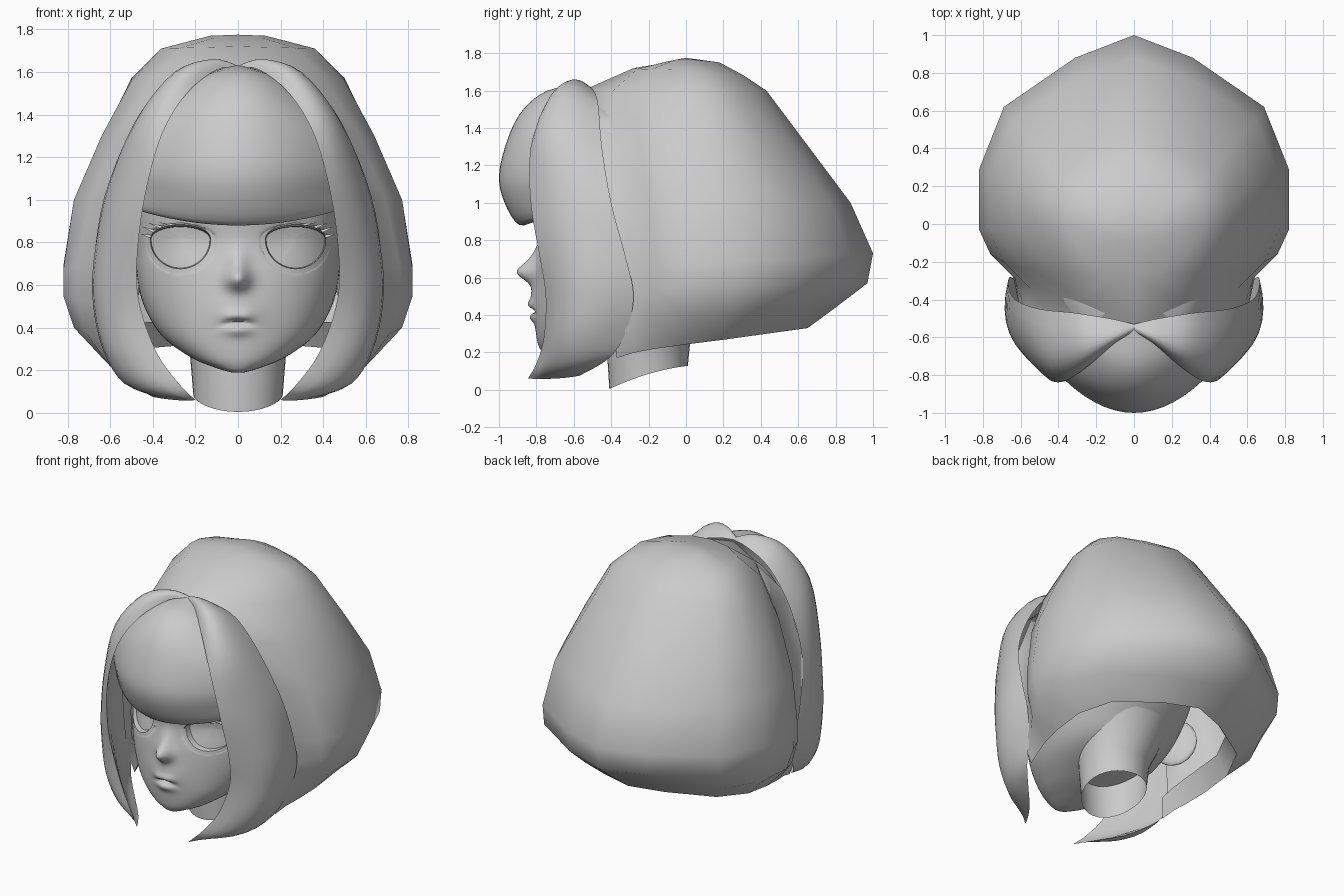
import bpy, bmesh, math
from mathutils import Vector as V

if "Cube" in bpy.data.objects:
    bpy.data.objects.remove(bpy.data.objects["Cube"])

GREY = (0.6, 0.6, 0.6, 1)
mat = bpy.data.materials.new("plain grey")
mat.use_nodes = True
mat.diffuse_color = GREY
mat.node_tree.nodes["Principled BSDF"].inputs["Base Color"].default_value = GREY


def finish(name, bm, mirror=False, angle=60):
    """Turn a bmesh into a smooth shaded object, optionally mirrored in x."""
    bmesh.ops.remove_doubles(bm, verts=bm.verts, dist=0.0005)
    if mirror:
        extra = bmesh.ops.duplicate(bm, geom=bm.verts[:] + bm.edges[:] + bm.faces[:])["geom"]
        for v in extra:
            if isinstance(v, bmesh.types.BMVert):
                v.co.x *= -1
        bmesh.ops.reverse_faces(bm, faces=[f for f in extra if isinstance(f, bmesh.types.BMFace)])
        bmesh.ops.remove_doubles(bm, verts=bm.verts, dist=0.0005)
    bmesh.ops.recalc_face_normals(bm, faces=bm.faces)
    mesh = bpy.data.meshes.new(name)
    bm.to_mesh(mesh)
    bm.free()
    mesh.materials.append(mat)
    obj = bpy.data.objects.new(name, mesh)
    bpy.context.collection.objects.link(obj)
    bpy.ops.object.select_all(action="DESELECT")
    obj.select_set(True)
    bpy.context.view_layer.objects.active = obj
    bpy.ops.object.shade_smooth_by_angle(angle=math.radians(angle))


def loft(rows, closed=False, caps=False):
    """Skin a list of point rows."""
    bm = bmesh.new()
    grid = [[bm.verts.new(p) for p in row] for row in rows]
    n = len(rows[0])
    for a, b in zip(grid, grid[1:]):
        for i in range(n if closed else n - 1):
            j = (i + 1) % n
            bm.faces.new((a[i], a[j], b[j], b[i]))
    if caps:
        bm.faces.new(grid[0])
        bm.faces.new(grid[-1])
    return bm


def smooth_rows(rows, steps):
    """Catmull-Rom interpolation between rows of numbers."""
    out = []
    for i in range(len(rows) - 1):
        quad = (rows[max(i - 1, 0)], rows[i], rows[i + 1], rows[min(i + 2, len(rows) - 1)])
        for s in range(steps):
            t = s / steps
            out.append([b + 0.5 * t * (c - a + t * (2 * a - 5 * b + 4 * c - d + t * (3 * (b - c) + d - a)))
                        for a, b, c, d in zip(*quad)])
    return out + [list(rows[-1])]


# Main hair: side height, half width, back height, back depth, front edge, tuck (x, y), shoulder (x, y)
hair_rows = [
    (1.77, 0.13, 1.75, 0.18, (0, -0.1, 1.75), (0.05, -0.09), (0.1, -0.06)),
    (1.71, 0.36, 1.68, 0.31, (0, -0.28, 1.72), (0.14, -0.26), (0.27, -0.18)),
    (1.56, 0.50, 1.60, 0.43, (0, -0.53, 1.61), (0.26, -0.4), (0.4, -0.26)),
    (1.30, 0.64, 1.24, 0.70, (0.42, -0.52, 1.36), (0.43, -0.37), (0.56, -0.24)),
    (1.00, 0.77, 1.00, 0.88, (0.57, -0.48, 1.03), (0.55, -0.34), (0.69, -0.2)),
    (0.67, 0.82, 0.73, 1.00, (0.61, -0.42, 0.7), (0.63, -0.29), (0.76, -0.16)),
    (0.55, 0.82, 0.57, 0.97, (0.61, -0.4, 0.5), (0.64, -0.28), (0.76, -0.16)),
    (0.40, 0.77, 0.44, 0.80, (0.6, -0.38, 0.3), (0.63, -0.28), (0.71, -0.17)),
    (0.24, 0.62, 0.33, 0.65, (0.55, -0.37, 0.17), (0.57, -0.28), (0.6, -0.17)),
    (0.38, 0.55, 0.45, 0.58, (0.52, -0.34, 0.3), (0.53, -0.26), (0.54, -0.16)),
]
rows = [[V((0, 0, 1.775))] * 8]
for zs, w, zb, b, front, tuck, shoulder in hair_rows:
    front, side = V(front), V((w, -0.03 * b, zs))
    fore = [front, V((*tuck, front.z * 0.6 + zs * 0.4)), V((*shoulder, front.z * 0.3 + zs * 0.7)), side]
    back = [(1, 0.29), (0.84, 0.62), (0.38, 0.88), (0, 1)]
    rows.append(fore + [V((w * x, b * y, zs + (zb - zs) * y)) for x, y in back])
finish("main_hair", loft(rows), mirror=True, angle=80)

# Front locks: inner edge, ridge and rear edge of each section
lock_rows = [
    (0, -0.57, 1.62, 0, -0.55, 1.63, 0, -0.53, 1.62),
    (0.1, -0.63, 1.61, 0.12, -0.6, 1.66, 0.13, -0.5, 1.61),
    (0.24, -0.75, 1.5, 0.29, -0.67, 1.6, 0.32, -0.47, 1.53),
    (0.36, -0.83, 1.3, 0.46, -0.71, 1.38, 0.5, -0.45, 1.3),
    (0.44, -0.83, 1.0, 0.58, -0.65, 1.04, 0.63, -0.4, 1.0),
    (0.475, -0.78, 0.7, 0.65, -0.59, 0.72, 0.665, -0.32, 0.7),
    (0.46, -0.75, 0.5, 0.655, -0.58, 0.5, 0.655, -0.28, 0.5),
    (0.38, -0.76, 0.28, 0.6, -0.62, 0.28, 0.61, -0.32, 0.31),
    (0.28, -0.8, 0.14, 0.48, -0.66, 0.12, 0.55, -0.41, 0.17),
    (0.2, -0.845, 0.06, 0.29, -0.7, 0.06, 0.4, -0.57, 0.075),
]
rows = []
for r in smooth_rows(lock_rows, 4):
    inner, ridge, rear = V(r[:3]), V(r[3:6]), V(r[6:])
    pull = 2 * ridge - (inner + rear) / 2
    arc = [inner * (1 - t) ** 2 + pull * 2 * t * (1 - t) + rear * t * t for t in [k / 8 for k in range(9)]]
    mid = (inner + rear) / 2
    rows.append(arc + [rear.lerp(mid, 0.6).lerp(ridge, 0.3), inner.lerp(mid, 0.6).lerp(ridge, 0.3)])
finish("front_locks", loft(rows, closed=True, caps=True), mirror=True)

# Fringe: height, centre depth, half width, side depth, side lift
fringe_rows = [
    (1.63, -0.56, 0.04, -0.55, 0), (1.6, -0.74, 0.2, -0.64, -0.04),
    (1.5, -0.87, 0.33, -0.68, -0.06), (1.35, -0.95, 0.45, -0.68, -0.04),
    (1.15, -1.0, 0.52, -0.65, 0), (1.0, -0.97, 0.53, -0.62, 0.05),
    (0.88, -0.89, 0.53, -0.6, 0.09), (0.92, -0.79, 0.5, -0.56, 0.07),
]
ticks = [k / 10 for k in range(-10, 11)]
finish("fringe", loft([[(w * t, yc + (ys - yc) * t * t, z + lift * t * t) for t in ticks]
                       for z, yc, w, ys, lift in smooth_rows(fringe_rows, 4)]))

# Head: height, half width, front, widest depth, back
head_rows = smooth_rows([
    (0.19, 0.03, -0.75, -0.71, -0.66), (0.21, 0.10, -0.775, -0.66, -0.56),
    (0.26, 0.22, -0.795, -0.56, -0.35), (0.36, 0.355, -0.805, -0.42, -0.02),
    (0.5, 0.44, -0.805, -0.32, 0.15), (0.65, 0.475, -0.80, -0.28, 0.3),
    (0.8, 0.48, -0.785, -0.26, 0.4), (0.95, 0.48, -0.80, -0.25, 0.42),
    (1.2, 0.46, -0.79, -0.22, 0.4), (1.45, 0.33, -0.66, -0.2, 0.25), (1.56, 0.1, -0.4, -0.2, 0),
], 12)


def bump(x, z, cx, cz, rx, rz):
    return math.exp(-((x - cx) / rx) ** 2 - ((z - cz) / rz) ** 2)


def features(x, z):
    """Forward push of nose and lips, with the mouth line pressed in."""
    nose = 0.075 * bump(x, z, 0, 0.625, 0.055, 0.05) + 0.04 * bump(x, z, 0, 0.68, 0.045, 0.08)
    muzzle = 0.025 * bump(x, z, 0, 0.48, 0.12, 0.1)
    lips = 0.018 * bump(abs(x), z, 0.025, 0.455, 0.05, 0.025) + 0.018 * bump(x, z, 0, 0.385, 0.06, 0.025)
    sockets = 0.015 * bump(abs(x), z, 0.2, 0.82, 0.1, 0.1)
    return nose + muzzle + lips - sockets - 0.035 * bump(x, z, 0, 0.425 - 2 * x * x, 0.06, 0.013)


def hollow(x, z):
    """Depth of the recess that holds each eye."""
    reach = math.hypot((abs(x) - 0.27) / 0.138, (z - 0.815) / (0.058 if z > 0.815 else 0.135))
    return 0.06 * min(1, max(0, (1.15 - reach) / 0.15))


def cheek(c):
    """Flatten the front of a ring so the face is broader than an ellipse."""
    return max(0, c) ** 0.75


def face_y(x, z):
    r = min(head_rows, key=lambda row: abs(row[0] - z))
    return r[3] - (r[3] - r[2]) * cheek(math.sqrt(max(0, 1 - (x / r[1]) ** 2))) - features(x, z)


rows = []
for z, w, yf, ys, yb in head_rows:
    ring = []
    for k in range(160):
        a = math.tau * k / 160
        x, c = w * math.sin(a), math.cos(a)
        front = ys - (ys - yf) * cheek(c) - features(x, z) + hollow(x, z)
        ring.append((x, front if c > 0 else ys - (yb - ys) * c, z))
    rows.append(ring)
finish("head", loft(rows, closed=True, caps=True))

# Neck: an open tube with a slanted lower rim
rows = []
for z, slant, r, yc in [(0.085, 0.062, 0.21, -0.2), (0.27, 0.02, 0.225, -0.2), (0.52, 0, 0.3, -0.12)]:
    turns = [math.tau * k / 32 for k in range(32)]
    rows.append([(r * math.sin(a), yc - r * math.cos(a), z - slant * math.cos(a) * (1 + 0.3 * math.cos(a)))
                 for a in turns])
finish("neck", loft(rows, closed=True))

# Ears: flattened balls, swept outwards towards the back
bm = bmesh.new()
bmesh.ops.create_uvsphere(bm, u_segments=16, v_segments=10, radius=1)
for v in bm.verts:
    v.co = V((0.53 + 0.04 * v.co.x + 0.07 * v.co.y, -0.22 + 0.13 * v.co.y, 0.65 + 0.16 * v.co.z))
finish("ears", bm, mirror=True)


# Eyes: recessed plates with a sloping rim, flatter along the top
def eye_point(a, s, lift):
    up = math.sin(a)
    x, z = 0.27 + 0.138 * s * math.cos(a), 0.815 + s * up * (0.058 if up > 0 else 0.135)
    return V((x, face_y(x, z) - lift, z))


rings = [(0.02, -0.035), (0.3, -0.035), (0.6, -0.035), (0.85, -0.035), (1, -0.035), (1.03, 0.002), (1.2, 0.002)]
rows = [[eye_point(math.tau * k / 40, s, lift) for k in range(40)] for s, lift in rings]
bm = loft(rows, closed=True)
bmesh.ops.holes_fill(bm, edges=[e for e in bm.edges if e.is_boundary and e.calc_length() < 0.002])
finish("eyes", bm, mirror=True, angle=40)

# Upper eyelids: tapered strips along the top of each eye
rows = []
for k in range(21):
    a = math.pi * (1 - k / 20) - 0.1
    p = eye_point(a, 1.02, 0.01)
    thick = 0.004 + 0.016 * math.sin(math.pi * k / 20)
    rows.append([p, p + V((0, -0.02, thick / 2)), p + V((0, 0.02, thick))])
finish("eyelids", loft(rows, closed=True, caps=True), mirror=True, angle=40)

# Lashes: slim spikes at the outer corner and above the lid
for i, (a, length, lean) in enumerate([(0.1, 0.05, 0.2), (0.5, 0.06, 0.35), (0.9, 0.07, 0.3), (1.4, 0.08, 0.12)]):
    p = eye_point(a, 1.03, 0.012)
    tip = p + V((length * math.cos(lean), 0.0, length * math.sin(lean) + 0.01))
    bm = loft([[p + V((0, -0.008, 0)), p + V((0, 0.008, 0)), p + V((-0.01, 0, 0.014))], [tip] * 3], closed=True)
    finish("lashes_" + str(i + 1), bm, mirror=True, angle=30)
